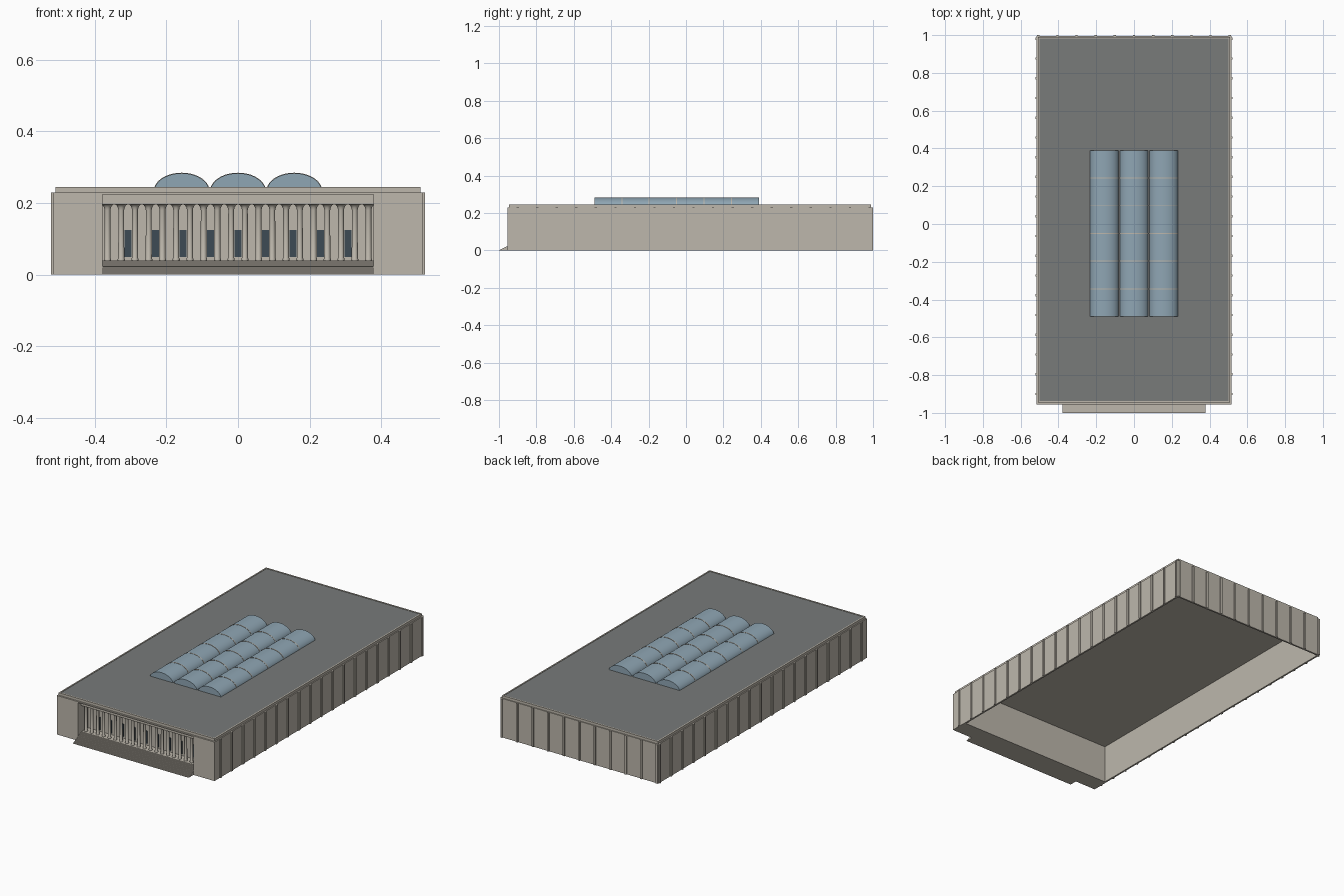
import bpy, bmesh, math

cube = bpy.data.objects.get("Cube")
if cube:
    bpy.data.objects.remove(cube, do_unlink=True)


def material(name, rgb):
    m = bpy.data.materials.new(name)
    m.use_nodes = True
    m.diffuse_color = (*rgb, 1)
    m.node_tree.nodes["Principled BSDF"].inputs["Base Color"].default_value = (*rgb, 1)
    return m


STONE = material("warm stone", (0.51, 0.475, 0.412))
ROOF = material("roof grey", (0.188, 0.197, 0.194))
GLASS = material("skylight blue", (0.275, 0.38, 0.455))
PANE = material("window dark", (0.048, 0.069, 0.089))

HALF, FRONT, BACK, TOP = 0.515, -0.955, 0.994, 0.23   # main wall faces
PORCH, INNER = 0.378, -0.86                           # porch half width and rear wall


def finish(name, bm, mat):
    bmesh.ops.recalc_face_normals(bm, faces=bm.faces[:])
    me = bpy.data.meshes.new(name)
    bm.to_mesh(me)
    bm.free()
    me.materials.append(mat)
    ob = bpy.data.objects.new(name, me)
    bpy.context.collection.objects.link(ob)
    return ob


def add_box(bm, x, y, z):
    vs = bmesh.ops.create_cube(bm, size=1)["verts"]
    for v in vs:
        for i, (lo, hi) in enumerate((x, y, z)):
            v.co[i] = hi if v.co[i] > 0 else lo


def boxes(name, mat, *items):
    bm = bmesh.new()
    for item in items:
        add_box(bm, *item)
    return finish(name, bm, mat)


def both(x0, x1):
    return (x0, x1), (-x1, -x0)


def smooth(ob):
    bpy.ops.object.select_all(action='DESELECT')
    ob.select_set(True)
    bpy.context.view_layer.objects.active = ob
    bpy.ops.object.shade_smooth_by_angle(angle=math.radians(35))


def extrude_profile(name, profile, axis, lo, hi, mat):
    """Closed 2D profile pulled along x (axis 0) or y (axis 1)."""
    bm = bmesh.new()
    place = (lambda p, t: (t, *p)) if axis == 0 else (lambda p, t: (p[0], t, p[1]))
    face = bm.faces.new([bm.verts.new(place(p, lo)) for p in profile])
    ext = bmesh.ops.extrude_face_region(bm, geom=[face], use_keep_orig=True)
    for v in ext["geom"]:
        if isinstance(v, bmesh.types.BMVert):
            v.co[axis] = hi
    return finish(name, bm, mat)


# Hollow shell, open underneath
boxes("side_walls", STONE, *[(x, (INNER, BACK), (0, TOP)) for x in both(HALF - 0.01, HALF)])
boxes("back_wall", STONE, ((-HALF, HALF), (BACK - 0.01, BACK), (0, TOP)))
boxes("porch_rear_wall", STONE, ((-HALF, HALF), (INNER, INNER + 0.006), (0, TOP)))
boxes("front_wings", STONE, *[(x, (FRONT, INNER), (0, TOP)) for x in both(PORCH, HALF)])

# Shallow ribs along the sides and back
ribs = []
for i in range(19):
    y = -0.9 + i * 0.1045
    ribs += [(x, (y - 0.006, y + 0.006), (0, TOP)) for x in both(HALF, 0.521)]
for i in range(11):
    x = -0.507 + i * 0.1014
    ribs.append(((x - 0.006, x + 0.006), (BACK, 1.0), (0, TOP)))
boxes("wall_ribs", STONE, *ribs)

# Ceiling, porch lintel, roof deck and parapet
boxes("ceiling", STONE, ((-0.507, 0.507), (INNER, 0.986), (0.225, 0.2295)))
boxes("porch_lintel", STONE, ((-PORCH, PORCH), (FRONT, INNER), (0.224, TOP)))
boxes("roof_deck", ROOF, ((-0.505, 0.505), (-0.943, 0.986), (0.229, 0.243)))
boxes("parapet", STONE,
      *[(x, (-0.946, 0.989), (0.229, 0.245)) for x in both(0.501, 0.509)],
      *[((-0.501, 0.501), y, (0.229, 0.245)) for y in ((-0.946, -0.938), (0.981, 0.989))])

# Entrance steps
N = 16
run, rise = 0.085 / N, 0.04 / N
steps = [(-1.0, 0)]
for i in range(N):
    y = -1.0 + i * run
    steps += [(y, (i + 1) * rise), (y + run, (i + 1) * rise)]
steps += [(INNER, N * rise), (INNER, 0)]
extrude_profile("entrance_steps", steps, 0, -PORCH, PORCH, STONE)

# Porch beam and colonnade with flared capitals
boxes("porch_beam", STONE, ((-PORCH, PORCH), (-0.925, INNER), (0.196, 0.224)))
bm = bmesh.new()
shape = [(0.01, 0.04), (0.01, 0.044), (0.0085, 0.047), (0.008, 0.18),
         (0.0098, 0.188), (0.0135, 0.194), (0.0185, 0.1965)]
SIDES = 12
for k in range(20):
    cx = (k - 9.5) * 0.0383
    rings = [[bm.verts.new((cx + r * math.cos(a), -0.898 + r * math.sin(a), z))
              for a in (math.tau * s / SIDES for s in range(SIDES))] for r, z in shape]
    for a, b in zip(rings, rings[1:]):
        for s in range(SIDES):
            t = (s + 1) % SIDES
            bm.faces.new((a[s], a[t], b[t], b[s]))
    bm.faces.new(rings[0])
    bm.faces.new(rings[-1])
smooth(finish("porch_columns", bm, STONE))

# Dark windows behind alternate column gaps
boxes("porch_windows", PANE,
      *[((x - 0.01, x + 0.01), (INNER - 0.004, INNER + 0.001), (0.05, 0.125))
        for x in (k * 0.0766 for k in range(-4, 5))])


# Barrel skylights with thin dividing ribs
def vault(cx, grow):
    return [(cx + (0.0765 + grow) * math.cos(math.pi * i / 20),
             0.233 + (0.05 + grow) * math.sin(math.pi * i / 20)) for i in range(21)]


for cx, side in ((-0.157, "right"), (0, "middle"), (0.157, "left")):
    smooth(extrude_profile(side + "_skylight", vault(cx, 0), 1, -0.49, 0.39, GLASS))
    for i in range(1, 6):
        y = -0.49 + i * 0.88 / 6
        smooth(extrude_profile(side + "_skylight_rib", vault(cx, 0.0015),
                               1, y - 0.0025, y + 0.0025, STONE))
